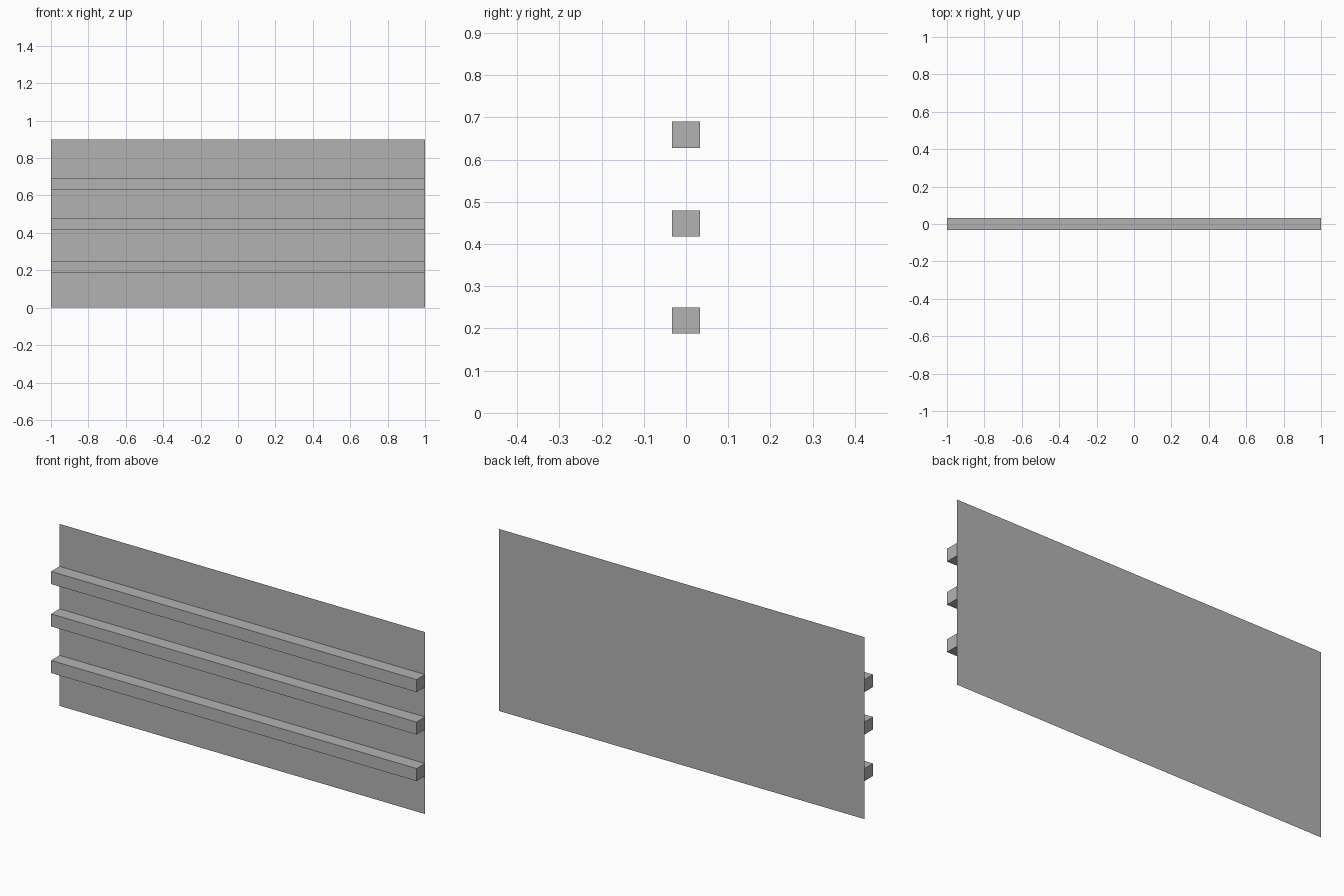
import bpy
import bmesh
from mathutils import Matrix, Vector

cube = bpy.data.objects.get("Cube")
if cube:
    bpy.data.objects.remove(cube, do_unlink=True)

WIDTH = 2.0
HEIGHT = 0.9
DEPTH = 0.066
RAIL_HEIGHT = 0.062

# Single plain grey
grey = bpy.data.materials.new("plain_grey")
grey.use_nodes = True
colour = (0.45, 0.45, 0.45, 1)
grey.diffuse_color = colour
grey.node_tree.nodes["Principled BSDF"].inputs["Base Color"].default_value = colour


def add_object(name, bm, location):
    mesh = bpy.data.meshes.new(name)
    bm.to_mesh(mesh)
    bm.free()
    mesh.materials.append(grey)
    obj = bpy.data.objects.new(name, mesh)
    obj.location = location
    bpy.context.collection.objects.link(obj)
    return obj


# Thin back panel: one upright sheet, facing the front
bm = bmesh.new()
bmesh.ops.create_grid(bm, x_segments=1, y_segments=1, size=0.5)
bmesh.ops.scale(bm, vec=Vector((WIDTH, HEIGHT, 1)), verts=bm.verts)
bmesh.ops.rotate(bm, matrix=Matrix.Rotation(1.5707963, 3, "X"), verts=bm.verts)
add_object("back_panel", bm, (0, DEPTH / 2, HEIGHT / 2))

# Three square rails across the front of the panel
for name, z in (("lower_rail", 0.219), ("middle_rail", 0.449), ("upper_rail", 0.659)):
    bm = bmesh.new()
    bmesh.ops.create_cube(bm, size=1)
    bmesh.ops.scale(bm, vec=Vector((WIDTH, DEPTH, RAIL_HEIGHT)), verts=bm.verts)
    # The side against the panel is left open
    hidden = [f for f in bm.faces if f.normal.y > 0.9]
    bmesh.ops.delete(bm, geom=hidden, context="FACES_ONLY")
    add_object(name, bm, (0, 0, z))
